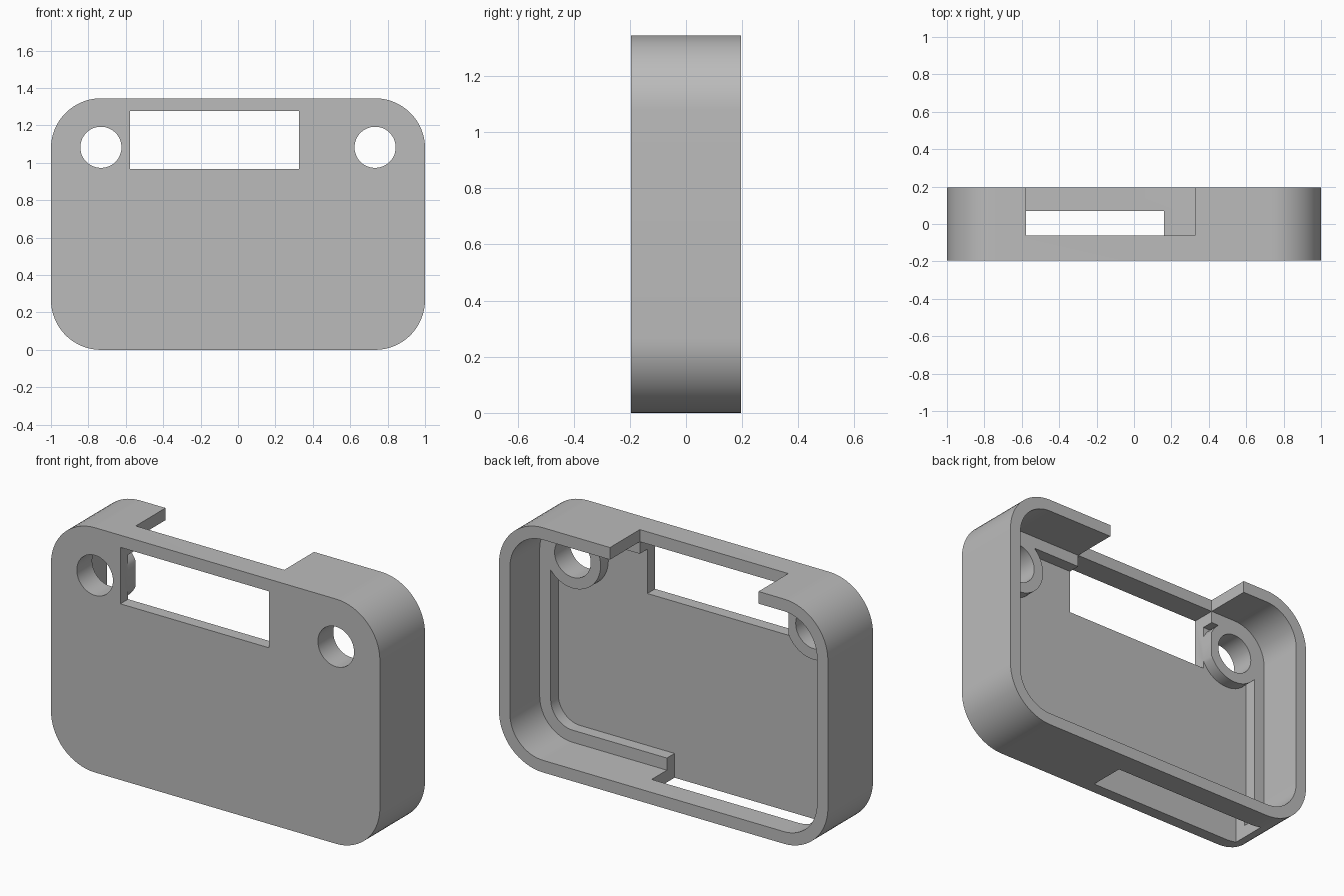
import bpy, bmesh, math

if "Cube" in bpy.data.objects:
    bpy.data.objects.remove(bpy.data.objects["Cube"])

W, D, H = 2.0, 0.392, 1.345      # overall width, depth, height
T = 0.0667                       # wall, plate and ledge thickness
R = 0.267                        # outer corner radius
FRONT, BACK = -D / 2, D / 2
PLATE, LEDGE = FRONT + T, FRONT + 2 * T
HOLE_X, HOLE_Z = 0.733, 1.083


def prism(name, outline, y0, y1):
    """Extrude an x/z outline between two depths."""
    bm = bmesh.new()
    face = bm.faces.new([bm.verts.new((x, y0, z)) for x, z in outline])
    ext = bmesh.ops.extrude_face_region(bm, geom=[face])
    for v in ext["geom"]:
        if isinstance(v, bmesh.types.BMVert):
            v.co.y = y1
    bmesh.ops.recalc_face_normals(bm, faces=bm.faces)
    mesh = bpy.data.meshes.new(name)
    bm.to_mesh(mesh)
    bm.free()
    ob = bpy.data.objects.new(name, mesh)
    bpy.context.collection.objects.link(ob)
    return ob


def rounded(inset, n=16):
    """Case outline moved inwards by an inset."""
    r, pts = R - inset, []
    corners = [(W/2 - R, H - R), (R - W/2, H - R), (R - W/2, R), (W/2 - R, R)]
    for q, (cx, cz) in enumerate(corners):
        for i in range(n + 1):
            a = math.pi / 2 * (q + i / n)
            pts.append((cx + r * math.cos(a), cz + r * math.sin(a)))
    return pts


def circle(cx, cz, r, n=48):
    return [(cx + r * math.cos(2 * math.pi * i / n),
             cz + r * math.sin(2 * math.pi * i / n)) for i in range(n)]


def rect(x0, x1, z0, z1):
    return [(x0, z0), (x1, z0), (x1, z1), (x0, z1)]


def cut(target, cutter):
    """Subtract a cutter and remove it."""
    mod = target.modifiers.new("cut", 'BOOLEAN')
    mod.operation, mod.solver, mod.object = 'DIFFERENCE', 'EXACT', cutter
    bpy.context.view_layer.objects.active = target
    bpy.ops.object.modifier_apply(modifier=mod.name)
    bpy.data.objects.remove(cutter, do_unlink=True)


# Solid case, hollowed from the back
case = prism("case_shell", rounded(0), FRONT, BACK)
cut(case, prism("cavity", rounded(T), LEDGE, BACK + 0.1))

# Deeper pocket that leaves the ledge and the two ring bosses standing
pocket = prism("pocket", rounded(2 * T), PLATE, LEDGE + 0.05)
for s in (-1, 1):
    cut(pocket, prism("boss", circle(s * HOLE_X, HOLE_Z, 0.17), PLATE - 0.1, BACK))
cut(case, pocket)

# Round holes through the bosses
for s in (-1, 1):
    cut(case, prism("hole", circle(s * HOLE_X, HOLE_Z, 0.11), FRONT - 0.1, BACK))

# Window in the front plate and notch in the top wall
cut(case, prism("window", rect(-0.578, 0.325, 0.968, H - T), FRONT - 0.1, BACK - 0.05))
cut(case, prism("notch", rect(-0.578, 0.325, 1.1, H + 0.1), LEDGE, BACK + 0.1))

# Slot in the bottom wall
cut(case, prism("slot", rect(-0.80, 0.16, -0.1, 0.2), PLATE, 0.07))

mat = bpy.data.materials.new("grey plastic")
mat.diffuse_color = (0.5, 0.5, 0.5, 1)
mat.use_nodes = True
mat.node_tree.nodes["Principled BSDF"].inputs["Base Color"].default_value = mat.diffuse_color
case.data.materials.clear()
case.data.materials.append(mat)
bpy.ops.object.select_all(action='DESELECT')
case.select_set(True)
bpy.context.view_layer.objects.active = case
bpy.ops.object.shade_smooth_by_angle(angle=math.radians(30))
